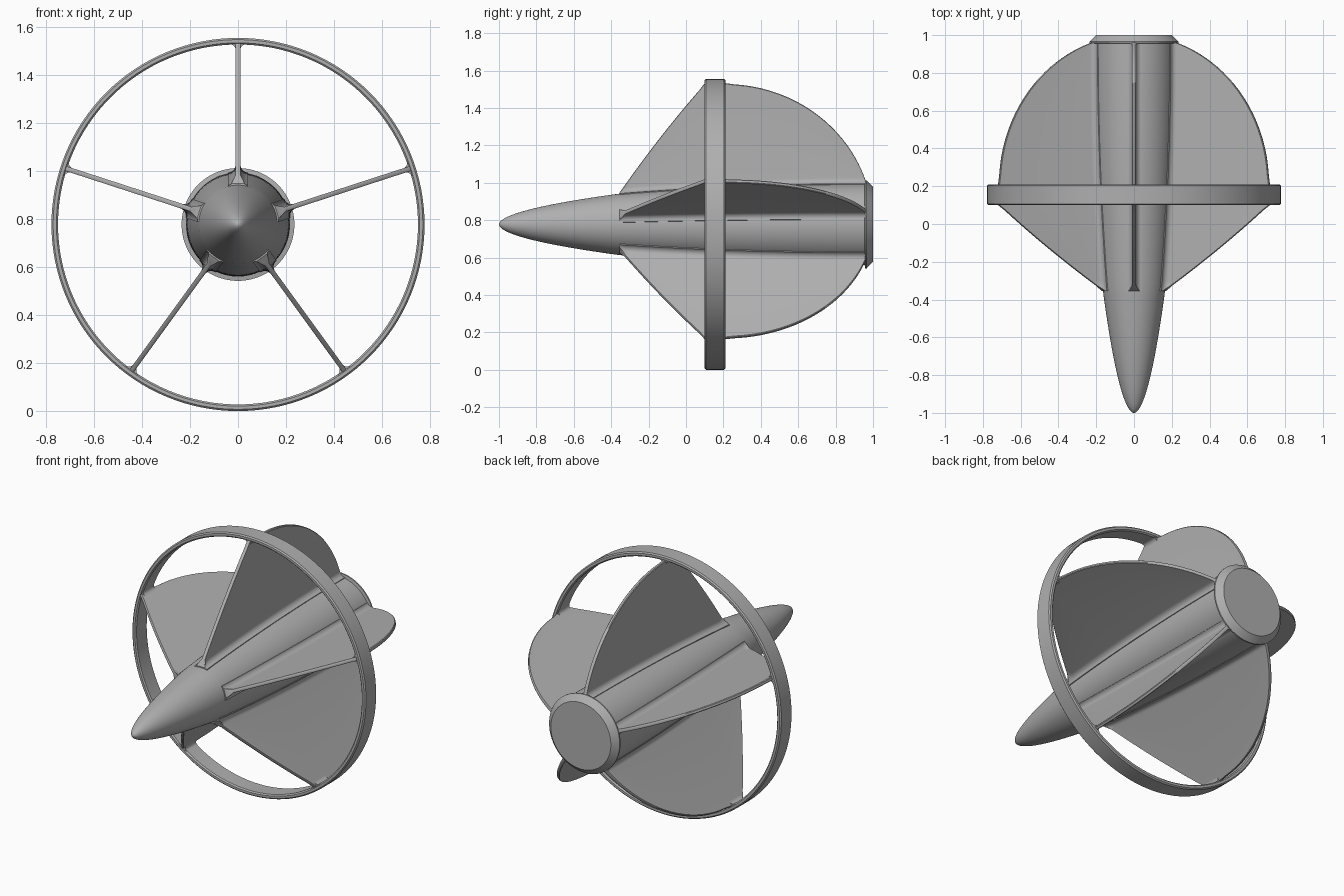
import bpy, math
from mathutils import Matrix, Vector

cube = bpy.data.objects.get("Cube")
if cube:
    bpy.data.objects.remove(cube, do_unlink=True)

AXIS_Z = 0.7775
RING_IN, RING_OUT = 0.75, 0.7775
RING_Y0, RING_Y1 = 0.10, 0.21
HALF = 0.01

grey = bpy.data.materials.new("matte_grey")
grey.use_nodes = True
colour = (0.43, 0.43, 0.43, 1)
grey.diffuse_color = colour
grey.node_tree.nodes["Principled BSDF"].inputs["Base Color"].default_value = colour


def make_object(name, verts, faces, angle=35):
    mesh = bpy.data.meshes.new(name)
    mesh.from_pydata(verts, [], faces)
    mesh.materials.append(grey)
    obj = bpy.data.objects.new(name, mesh)
    bpy.context.collection.objects.link(obj)
    bpy.ops.object.select_all(action="DESELECT")
    obj.select_set(True)
    bpy.context.view_layer.objects.active = obj
    bpy.ops.object.mode_set(mode="EDIT")
    bpy.ops.mesh.select_all(action="SELECT")
    bpy.ops.mesh.remove_doubles(threshold=0.00001)
    bpy.ops.mesh.normals_make_consistent(inside=False)
    bpy.ops.object.mode_set(mode="OBJECT")
    bpy.ops.object.shade_smooth_by_angle(angle=math.radians(angle))
    return obj


def bridge(loops, closed):
    """Skin equal loops; closed joins last to first, otherwise ends are capped."""
    n, m = len(loops[0]), len(loops)
    verts = [p for loop in loops for p in loop]
    faces = []
    for i in range(m if closed else m - 1):
        j = (i + 1) % m
        for k in range(n):
            l = (k + 1) % n
            faces.append((i * n + k, i * n + l, j * n + l, j * n + k))
    if not closed:
        faces += [tuple(range(n)), tuple(range((m - 1) * n, m * n))]
    return verts, faces


def lathe(name, profile, closed, steps):
    loops = []
    for y, r in profile:
        angles = [math.tau * k / steps for k in range(steps)]
        loops.append([(r * math.cos(a), y, AXIS_Z + r * math.sin(a)) for a in angles])
    return make_object(name, *bridge(loops, closed), angle=30)


def body_radius(y):
    """Blunt nose growing into a slowly widening barrel."""
    u = y + 1
    if u < 0.65:
        return 0.165 * (u / 0.65) ** 0.53
    v = (u - 0.65) / 1.3
    return 0.165 + 0.052 * (1 - (1 - v) ** 2)


def fin_radius(y):
    """Slightly bowed leading edge, then an elliptical trailing edge."""
    if y < RING_Y0:
        t = (y + 0.355) / (RING_Y0 + 0.355)
        return 0.17 + 0.58 * t + 0.07 * t * (1 - t)
    if y <= RING_Y1:
        return RING_IN + 0.005
    return RING_IN * math.sqrt(1 - ((y - RING_Y1) / 0.79) ** 2)


def fillet(t, size):
    """Half thickness at distance t from the surface being joined."""
    t = max(0, min(t, size))
    return HALF + size - math.sqrt(size ** 2 - (size - t) ** 2)


# Body with chamfered tail collar
nose = [-1 + 1.955 * (k / 56) ** 2 for k in range(57)]
profile = [(y, max(body_radius(y), 0.0001)) for y in nose]
profile += [(0.958, 0.235), (0.966, 0.235), (1.0, 0.2)]
lathe("tapered_body", profile, False, 96)

# Outer ring with softened edges
b = 0.007
lathe("outer_ring", [
    (RING_Y0, RING_IN + b), (RING_Y0 + b, RING_IN),
    (RING_Y1 - b, RING_IN), (RING_Y1, RING_IN + b),
    (RING_Y1, RING_OUT - b), (RING_Y1 - b, RING_OUT),
    (RING_Y0 + b, RING_OUT), (RING_Y0, RING_OUT - b)], True, 128)


def fin_loops():
    size = 0.032
    stations = [-0.355 + 0.455 * k / 16 for k in range(17)]
    stations += [RING_Y1 + 0.752 * math.sin(k / 24 * math.pi / 2) for k in range(25)]
    loops = []
    for y in stations:
        base, outer = body_radius(y), fin_radius(y)
        side = [(base - 0.03, HALF + size)]
        for k in range(9):
            t = min(size * (k / 8) ** 2, max(outer - base - 0.004, 0))
            side.append((base + t, fillet(t, size)))
        edge = side[-1][1]
        side += [(max(outer - 0.004, side[-1][0]), edge), (max(outer, base), edge - 0.004)]
        loop = side + [(r, -w) for r, w in reversed(side)]
        loops.append([Vector((w, y, r)) for r, w in loop])
    return loops


def ring_joint_loops():
    """Flared foot where a fin meets the inside of the ring."""
    size = 0.022
    side = [(RING_IN + 0.005, HALF + size)]
    side += [(RING_IN - size * (k / 6) ** 2, fillet(size * (k / 6) ** 2, size)) for k in range(7)]
    loop = side + [(r, -w) for r, w in reversed(side)]
    return [[Vector((w, y, r)) for r, w in loop] for y in (RING_Y0 + 0.004, RING_Y1 - 0.004)]


# Five fins and their ring joints, evenly turned about the long axis
names = ["top", "upper_left", "lower_left", "lower_right", "upper_right"]
for i, label in enumerate(names):
    turn = Matrix.Translation((0, 0, AXIS_Z)) @ Matrix.Rotation(math.tau * i / 5, 4, "Y")
    for part, loops in (("fin", fin_loops()), ("ring_joint", ring_joint_loops())):
        placed = [[turn @ p for p in loop] for loop in loops]
        make_object(label + "_" + part, *bridge(placed, False))
